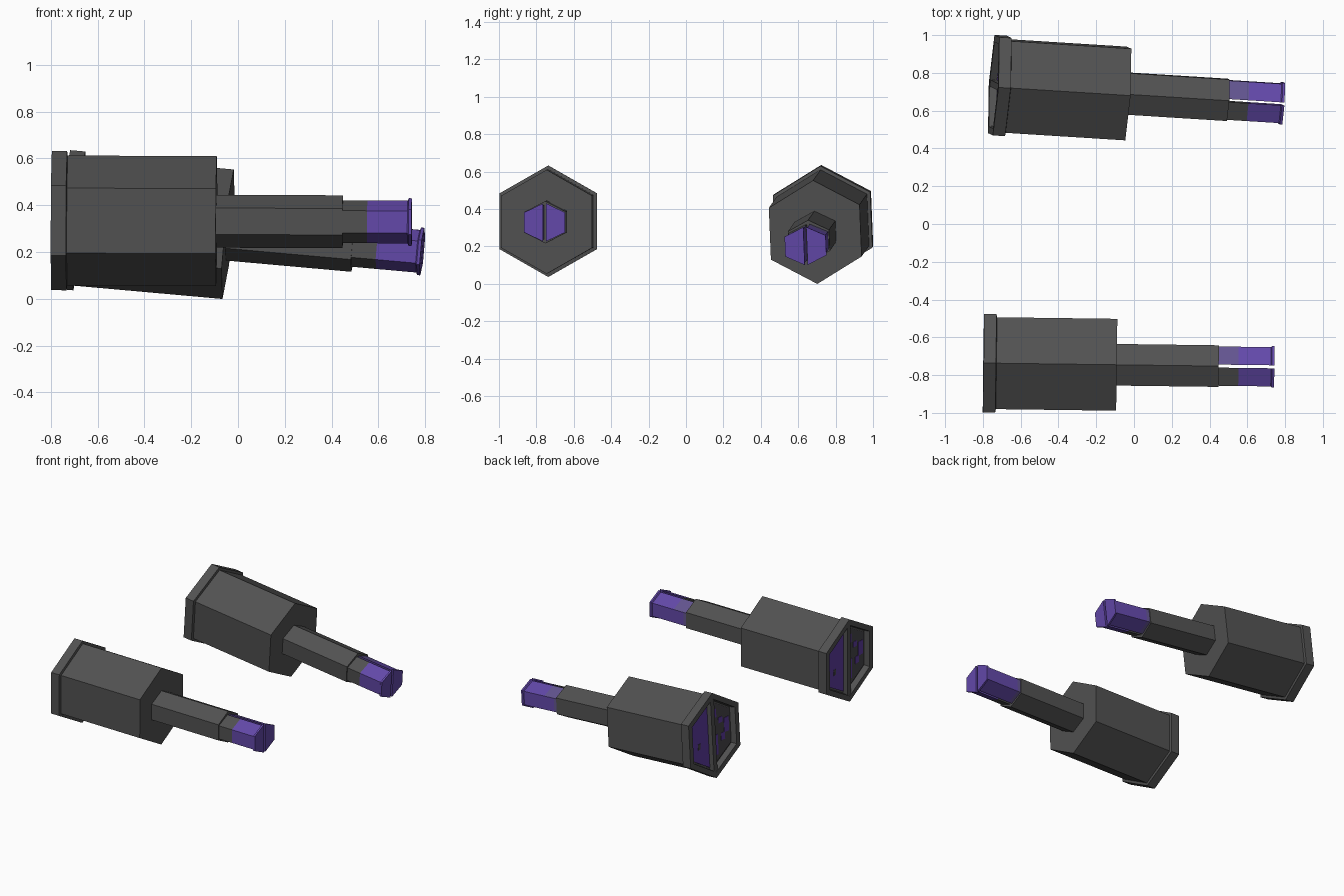
import bpy, bmesh, math
from mathutils import Matrix, Vector

if "Cube" in bpy.data.objects:
    bpy.data.objects.remove(bpy.data.objects["Cube"])


def material(name, rgb):
    m = bpy.data.materials.new(name)
    m.diffuse_color = (*rgb, 1.0)
    m.use_nodes = True
    m.node_tree.nodes["Principled BSDF"].inputs["Base Color"].default_value = m.diffuse_color
    return m


GREY = material("charcoal grey", (0.083, 0.083, 0.083))
DARK = material("dark grey", (0.065, 0.062, 0.07))
VIOLET = material("violet", (0.125, 0.066, 0.40))
DEEP = material("deep violet", (0.115, 0.045, 0.36))
DUSK = material("dusky violet", (0.125, 0.09, 0.28))


def hexagon(r, wide=1.0):
    """Hexagon in the y-z plane with a corner pointing up."""
    return [(wide * r * math.sin(math.radians(60 * i)), r * math.cos(math.radians(60 * i)))
            for i in range(6)]


def half_hexagon(r, width, gap, side):
    """One side of a hexagon that is split down the middle."""
    pts = [(gap, r * 0.96), (width, r / 2), (width, -r / 2), (gap, -r * 0.96)]
    return [(side * y, z) for y, z in pts]


def loft(name, rings, frame, mats):
    """Skin a row of (x, outline) rings and cap both ends."""
    bm = bmesh.new()
    loops = [[bm.verts.new((x, y, z)) for y, z in outline] for x, outline in rings]
    for a, b in zip(loops, loops[1:]):
        n = len(a)
        for i in range(n):
            bm.faces.new((a[i], a[(i + 1) % n], b[(i + 1) % n], b[i]))
    bm.faces.new(loops[0])
    bm.faces.new(loops[-1])
    bmesh.ops.recalc_face_normals(bm, faces=bm.faces)
    mesh = bpy.data.meshes.new(name)
    bm.to_mesh(mesh)
    bm.free()
    for m in mats:
        mesh.materials.append(m)
    ob = bpy.data.objects.new(name, mesh)
    ob.matrix_world = frame
    bpy.context.collection.objects.link(ob)
    return ob


def box(name, x0, x1, y, z, half_y, half_z, frame, mat):
    outline = [(y - half_y, z - half_z), (y + half_y, z - half_z),
               (y + half_y, z + half_z), (y - half_y, z + half_z)]
    return loft(name, [(x0, outline), (x1, outline)], frame, [mat])


def barrel(label, origin, yaw, pitch, roll):
    frame = (Matrix.Translation(Vector(origin))
             @ Matrix.Rotation(math.radians(yaw), 4, 'Z')
             @ Matrix.Rotation(math.radians(pitch), 4, 'Y')
             @ Matrix.Rotation(math.radians(roll), 4, 'X'))

    # housing with a raised rear rim and a hollow back
    profile = [(0.042, 0.250), (0.0, 0.256), (0.0, 0.298), (0.065, 0.298),
               (0.068, 0.278), (0.705, 0.278)]
    loft(label + "_housing", [(x, hexagon(r, 1.01)) for x, r in profile], frame, [GREY])

    # upright bar dividing the hollow back
    box(label + "_rear_divider", 0.004, 0.045, 0, 0, 0.018, 0.258, frame, GREY)

    # coloured panels in the hollow, with small contrasting plates
    for side, base, spot in ((1, DEEP, DARK), (-1, DARK, DEEP)):
        panel = half_hexagon(0.235, 0.212, 0.02, side)
        loft(label + "_rear_panel", [(0.036, panel), (0.044, panel)], frame, [base])
        spots = [(0.12, -0.05, 0.012, 0.02)]
        if side < 0:
            spots = [(0.11, 0.07, 0.02, 0.02), (0.13, -0.05, 0.02, 0.025),
                     (0.05, 0.13, 0.02, 0.03), (0.05, -0.09, 0.025, 0.07),
                     (0.17, 0.02, 0.025, 0.05)]
        for y, z, hy, hz in spots:
            box(label + "_panel_plate", 0.034, 0.038, side * y, z, hy, hz, frame, spot)

    # stem
    stem = hexagon(0.113, 1.125)
    loft(label + "_stem", [(0.70, stem), (1.245, stem)], frame, [GREY])

    # split nozzle: two prongs with a flared lip
    for side in (1, -1):
        rings = [(1.24, 0.095, 0.104), (1.27, 0.095, 0.104), (1.315, 0.095, 0.104),
                 (1.35, 0.095, 0.104), (1.522, 0.095, 0.104), (1.527, 0.106, 0.110),
                 (1.54, 0.106, 0.110)]
        ob = loft(label + "_nozzle_prong",
                  [(x, half_hexagon(r, w, 0.008, side)) for x, r, w in rings],
                  frame, [GREY, VIOLET, DUSK])
        for p in ob.data.polygons:
            x, top = p.center.x, p.normal.z > 0.3
            if x > 1.35:
                p.material_index = 1
            elif side > 0 and x > 1.242:
                # colour reaches further back on the left prong
                if top:
                    p.material_index = 2
                else:
                    p.material_index = 1 if x > 1.27 else 2


barrel("front_barrel", (-0.797, -0.736, 0.335), -0.75, 0.25, 0)
barrel("rear_barrel", (-0.743, 0.735, 0.339), -3.6, 5.1, 2)
